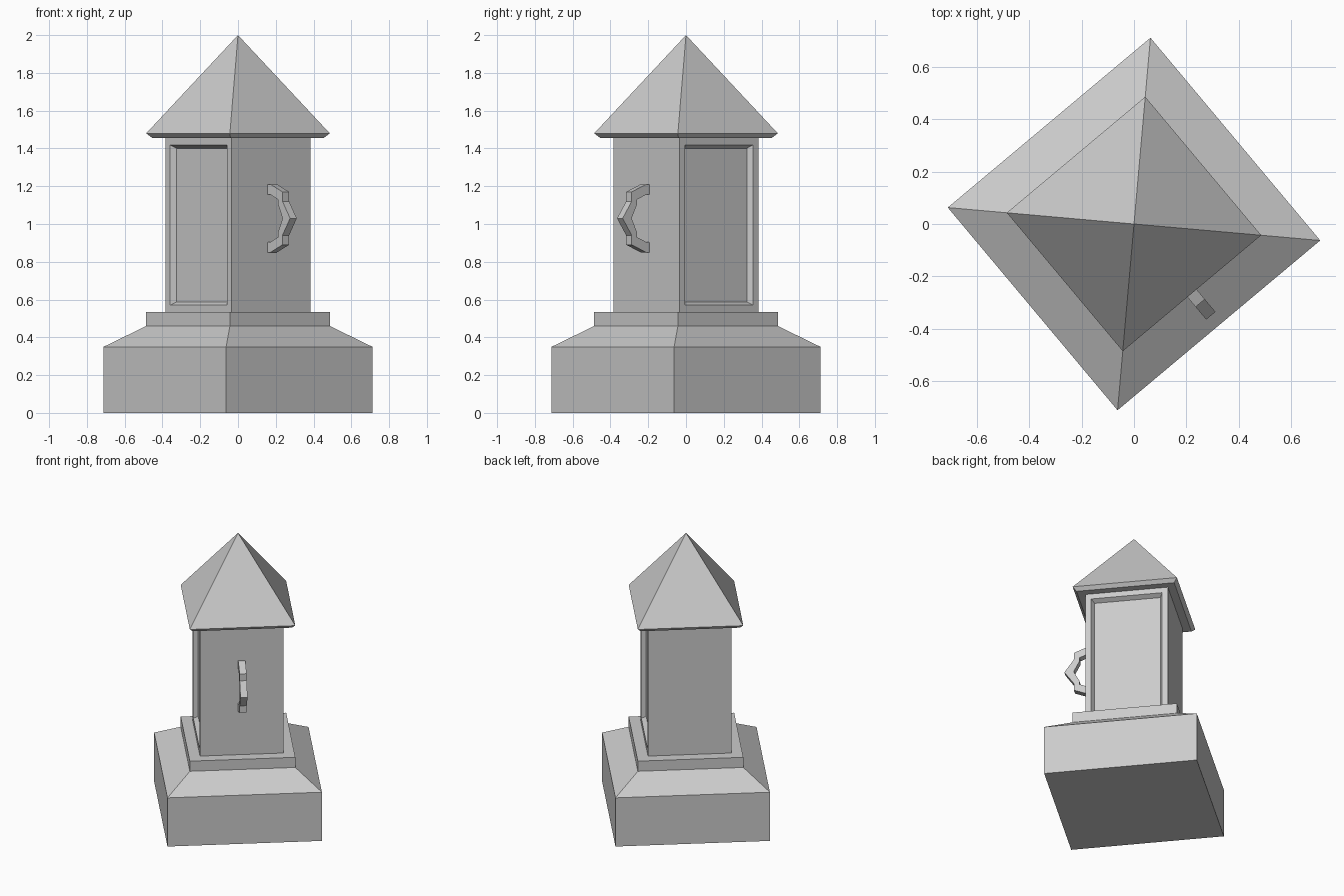
import bpy, bmesh, math
from mathutils import Matrix

if "Cube" in bpy.data.objects:
    bpy.data.objects.remove(bpy.data.objects["Cube"])

TURN = Matrix.Rotation(math.radians(39.95), 4, 'Z')  # whole lantern is turned on its base


def finish(bm, name):
    bmesh.ops.recalc_face_normals(bm, faces=bm.faces)
    bm.transform(TURN)
    mesh = bpy.data.meshes.new(name)
    bm.to_mesh(mesh)
    bm.free()
    ob = bpy.data.objects.new(name, mesh)
    bpy.context.collection.objects.link(ob)
    return ob


def square_stack(levels):
    """Square tower from (half width, z) levels; zero width makes an apex."""
    bm = bmesh.new()
    rings = []
    for h, z in levels:
        pts = [(-h, -h), (h, -h), (h, h), (-h, h)] if h else [(0, 0)]
        rings.append([bm.verts.new((x, y, z)) for x, y in pts])
    for a, b in zip(rings, rings[1:]):
        for i in range(4):
            j = (i + 1) % 4
            top = [b[j], b[i]] if len(b) == 4 else [b[0]]
            bm.faces.new([a[i], a[j]] + top)
    bm.faces.new(rings[0][::-1])
    if len(rings[-1]) == 4:
        bm.faces.new(rings[-1])
    bmesh.ops.recalc_face_normals(bm, faces=bm.faces)
    return bm


# Plinth with sloped shoulder and upper step
finish(square_stack([(0.505, 0), (0.505, 0.35), (0.345, 0.46), (0.345, 0.533)]), "plinth")

# Body with recessed panels on two opposite sides
body = square_stack([(0.2725, 0.533), (0.2725, 1.456)])
body.normal_update()
panels = [f for f in body.faces if abs(f.normal.x) > 0.9]
bmesh.ops.inset_individual(body, faces=panels, thickness=0.053)
bmesh.ops.inset_individual(body, faces=panels, thickness=0.025, depth=-0.031)
finish(body, "body")

# Pyramid roof with bevelled eave
finish(square_stack([(0.323, 1.456), (0.345, 1.48), (0, 2.0)]), "roof")

# Angular handle: half profiles (distance from centre, height above middle), mirrored
outer = [(0.27, 0.18), (0.295, 0.18), (0.394, 0.14), (0.394, 0.09), (0.457, 0)]
inner = [(0.27, 0.127), (0.295, 0.125), (0.357, 0.1), (0.357, 0.075), (0.395, 0)]


def mirrored(half):
    return half + [(n, -z) for n, z in half[-2::-1]]


bm = bmesh.new()
MID, W = 1.03, 0.023
sections = []
for (no, zo), (ni, zi) in zip(mirrored(outer), mirrored(inner)):
    sections.append([bm.verts.new(p) for p in (
        (-W, -no, MID + zo), (W, -no, MID + zo), (W, -ni, MID + zi), (-W, -ni, MID + zi))])
for a, b in zip(sections, sections[1:]):
    for i in range(4):
        j = (i + 1) % 4
        bm.faces.new((a[i], a[j], b[j], b[i]))
bm.faces.new(sections[0])
bm.faces.new(sections[-1])
finish(bm, "handle")
